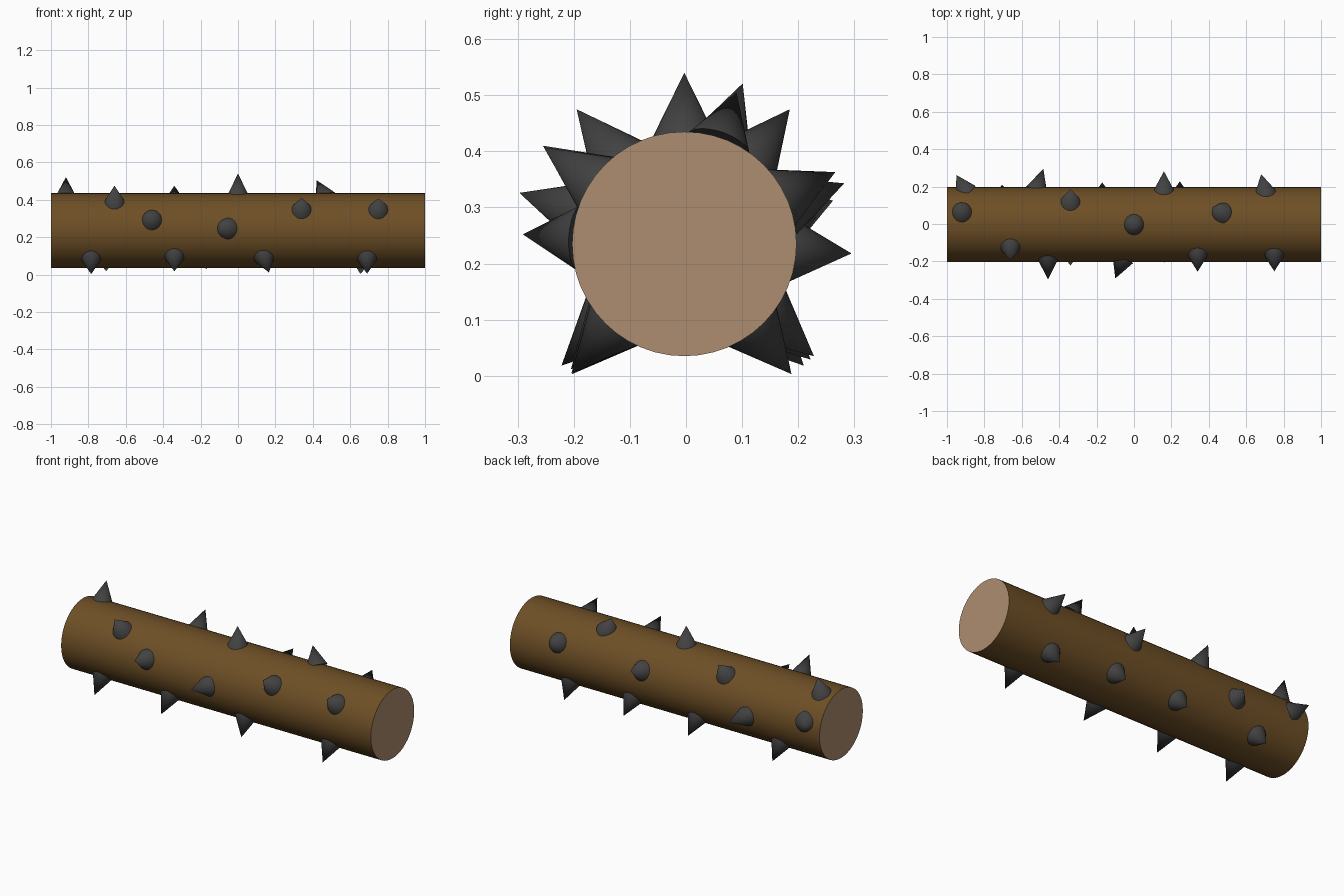
import bpy, bmesh, math
from mathutils import Vector

if "Cube" in bpy.data.objects:
    bpy.data.objects.remove(bpy.data.objects["Cube"])

CY, CZ, R = -0.003, 0.235, 0.2      # log axis and radius
BASE_R, SPIKE_R = 0.185, 0.059      # spike root distance and spike radius


def material(name, rgb):
    m = bpy.data.materials.new(name)
    m.diffuse_color = (*rgb, 1)
    m.use_nodes = True
    m.node_tree.nodes["Principled BSDF"].inputs["Base Color"].default_value = m.diffuse_color
    return m


bark = material("bark brown", (0.155, 0.078, 0.019))
wood = material("cut wood tan", (0.42, 0.27, 0.16))
iron = material("dark iron", (0.054, 0.054, 0.054))


def finish(bm, name, mats):
    me = bpy.data.meshes.new(name)
    bm.to_mesh(me)
    bm.free()
    for m in mats:
        me.materials.append(m)
    ob = bpy.data.objects.new(name, me)
    bpy.context.collection.objects.link(ob)
    bpy.context.view_layer.objects.active = ob
    bpy.ops.object.select_all(action='DESELECT')
    ob.select_set(True)
    bpy.ops.object.shade_smooth_by_angle(angle=math.radians(40))
    return ob


# Log lying along x, with tan cut ends
bm = bmesh.new()
bmesh.ops.create_cone(bm, cap_ends=True, segments=48, radius1=R, radius2=R, depth=2)
for v in bm.verts:
    x, y, z = v.co
    v.co = (z, y + CY, -x + CZ)
bm.normal_update()
for f in bm.faces:
    f.material_index = 1 if abs(f.normal.x) > 0.9 else 0
finish(bm, "log", [bark, wood])

# Spikes: root x, then tip x, y, z
SPIKES = [
    # upper rows
    (0.00, 0.00, -0.003, 0.54), (-0.92, -0.92, 0.101, 0.521),
    (-0.34, -0.34, 0.185, 0.475), (0.468, 0.42, 0.09, 0.505),
    (-0.66, -0.66, -0.195, 0.475),
    # front rows
    (-0.46, -0.46, -0.297, 0.326), (-0.06, -0.10, -0.291, 0.252),
    (0.34, 0.34, -0.255, 0.41), (0.75, 0.75, -0.253, 0.407),
    # back rows
    (-0.90, -0.95, 0.262, 0.312), (-0.52, -0.485, 0.295, 0.218),
    (0.16, 0.16, 0.282, 0.343), (0.702, 0.68, 0.266, 0.363),
    # front lower row
    (-0.785, -0.785, -0.203, 0.003), (-0.34, -0.34, -0.222, 0.018),
    (0.14, 0.165, -0.205, 0.012), (0.69, 0.69, -0.204, 0.005),
    # back lower row
    (-0.705, -0.705, 0.21, 0.018), (-0.17, -0.17, 0.222, 0.029),
    (0.245, 0.245, 0.228, 0.035), (0.66, 0.655, 0.188, 0.003),
]
for i, (x, tx, ty, tz) in enumerate(SPIKES):
    out = Vector((0, ty - CY, tz - CZ)).normalized()
    root = Vector((x, CY, CZ)) + out * BASE_R
    axis = Vector((tx, ty, tz)) - root
    bm = bmesh.new()
    bmesh.ops.create_cone(bm, cap_ends=True, segments=24, radius1=SPIKE_R,
                          radius2=0, depth=axis.length)
    bmesh.ops.remove_doubles(bm, verts=bm.verts, dist=1e-5)
    bmesh.ops.translate(bm, verts=bm.verts, vec=(0, 0, axis.length / 2))
    rot = axis.to_track_quat('Z', 'Y').to_matrix()
    bmesh.ops.rotate(bm, verts=bm.verts, cent=(0, 0, 0), matrix=rot)
    bmesh.ops.translate(bm, verts=bm.verts, vec=root)
    finish(bm, f"spike_{i + 1}", [iron])
